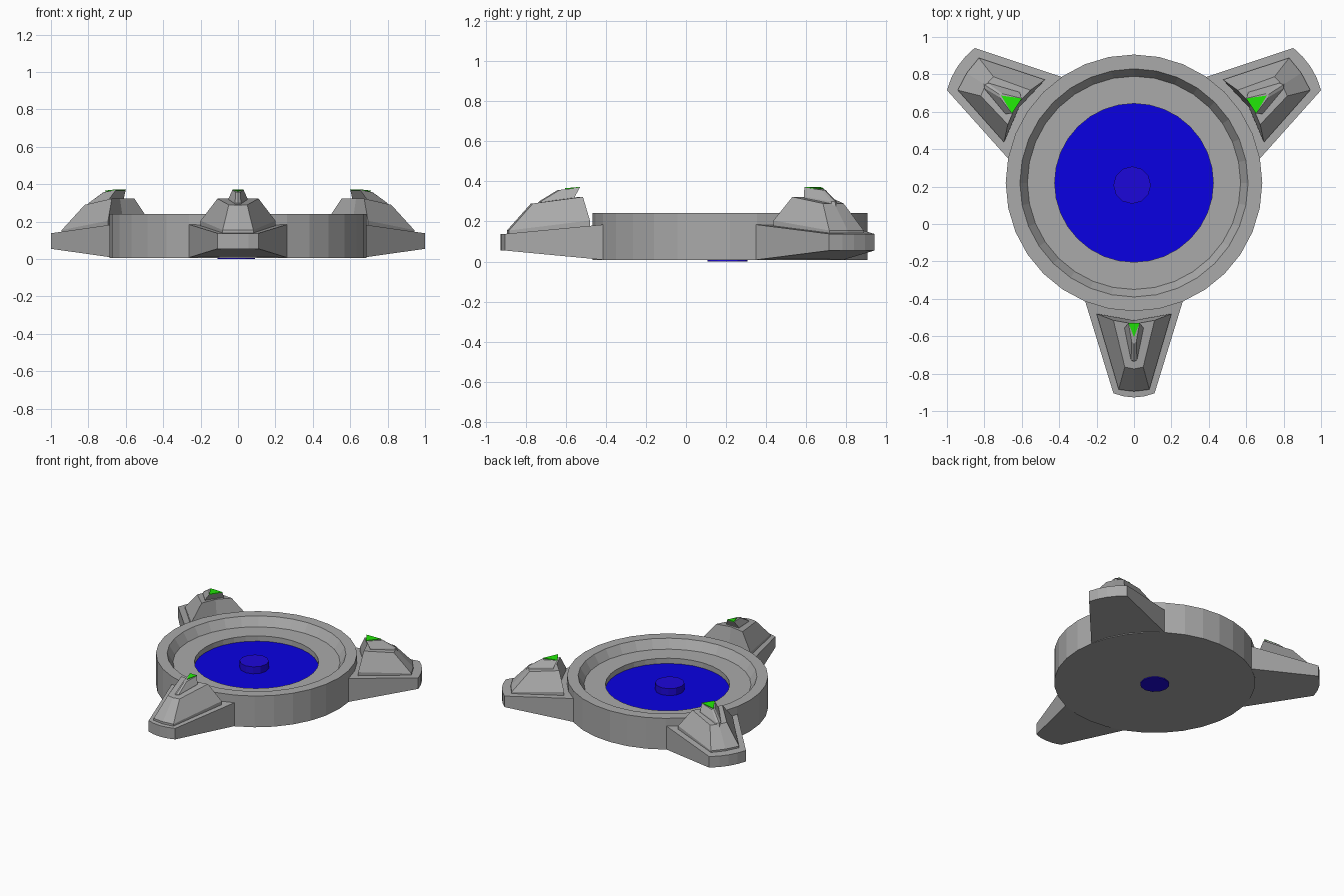
import bpy, bmesh
from math import sin, cos, pi, radians
from mathutils import Matrix

if "Cube" in bpy.data.objects:
    bpy.data.objects.remove(bpy.data.objects["Cube"])

CENTRE = Matrix.Translation((0, 0.22, 0))
SIDES = 32


def material(name, rgb):
    m = bpy.data.materials.new(name)
    m.diffuse_color = (*rgb, 1)
    m.use_nodes = True
    m.node_tree.nodes["Principled BSDF"].inputs["Base Color"].default_value = m.diffuse_color
    return m


GREY = material("dark_grey", (0.40, 0.40, 0.40))
BLUE = material("blue", (0.003, 0.0, 0.76))
VIOLET = material("violet", (0.012, 0.002, 0.70))
GREEN = material("green", (0.015, 0.80, 0.002))


def make(name, loops, matrix, mat=GREY):
    """Skin a stack of equal-length point loops and cap both ends."""
    bm = bmesh.new()
    rows = [[bm.verts.new(p) for p in loop] for loop in loops]
    n = len(rows[0])
    for a, b in zip(rows, rows[1:]):
        for i in range(n):
            j = (i + 1) % n
            bm.faces.new((a[i], a[j], b[j], b[i]))
    bm.faces.new(rows[0][::-1])
    bm.faces.new(rows[-1])
    bmesh.ops.recalc_face_normals(bm, faces=bm.faces)
    me = bpy.data.meshes.new(name)
    bm.to_mesh(me)
    bm.free()
    ob = bpy.data.objects.new(name, me)
    bpy.context.collection.objects.link(ob)
    ob.matrix_world = matrix
    me.materials.append(mat)
    return ob


def circle(r, z, n=SIDES):
    return [(r * cos(2 * pi * i / n), r * sin(2 * pi * i / n), z) for i in range(n)]


# Dish: outer wall, flat rim, steep inner slope, floor and recess
dish_profile = [(.686, .007), (.686, .242), (.61, .242), (.57, .178), (.424, .178), (.424, .13)]
make("dish", [circle(r, z) for r, z in dish_profile], CENTRE)
make("blue_disc", [circle(.424, .12), circle(.424, .138)], CENTRE, BLUE)

# Hub passing through the dish down to the ground
make("hub", [circle(.1, 0, 12), circle(.1, .19, 12)],
     Matrix.Translation((-.01, .208, 0)), VIOLET)


def arm_loop(r0, w0, z0, r1, w1, z1, bulge):
    """Tapered arm outline with an arched outer end (x is outward)."""
    end = [(r1 + bulge * (1 - t * t), w1 * t, z1) for t in (-1, -.5, 0, .5, 1)]
    return [(r0, -w0, z0)] + end + [(r0, w0, z0)]


def block_loop(r0, w0, z0, r1, w1, z1, dent=0):
    """Tapered outline whose inner edge is dented outward."""
    return [(r0, -w0, z0), (r1, -w1, z1), (r1 + .01, 0, z1), (r1, w1, z1),
            (r0, w0, z0), (r0 + dent, 0, z0)]


# Three legs: angle, tip radius, tip half width, tip radius of block, its half
# width, half width of fin, radius of the green point
legs = {
    "front": (-90, 1.125, .11, 1.105, .082, .03, .825),
    "right": (33.3, 1.108, .135, 1.06, .103, .048, .85),
    "left": (146.7, 1.108, .135, 1.06, .103, .048, .85),
}
for side, (ang, tip, tw, br, bw, fw, gr) in legs.items():
    m = CENTRE @ Matrix.Rotation(radians(ang), 4, 'Z')
    # Tapered arm
    make(side + "_arm", [arm_loop(.63, .262, .008, tip, tw, .055, .022),
                         arm_loop(.63, .262, .185, tip, tw, .138, .022)], m)
    # Sloped block on the arm
    make(side + "_block", [
        block_loop(.70, .20, .12, br, bw, .10, .035),
        block_loop(.70, .20, .205, br, bw, .155, .035),
        block_loop(.735, .11, .323, br - .12, bw * .6, .29, .02)], m)
    # Fin overhanging towards the dish
    make(side + "_fin", [
        block_loop(.785, fw + .025, .29, .955, .02, .27),
        block_loop(.775, fw + .02, .325, .945, .016, .30),
        block_loop(.75, fw, .370, .85, .012, .358)], m)
    # Green marker set into the top of the fin
    make(side + "_marker", [[(.749, -fw, z), (gr, 0, z - .007), (.749, fw, z)]
                            for z in (.368, .373)], m, GREEN)
